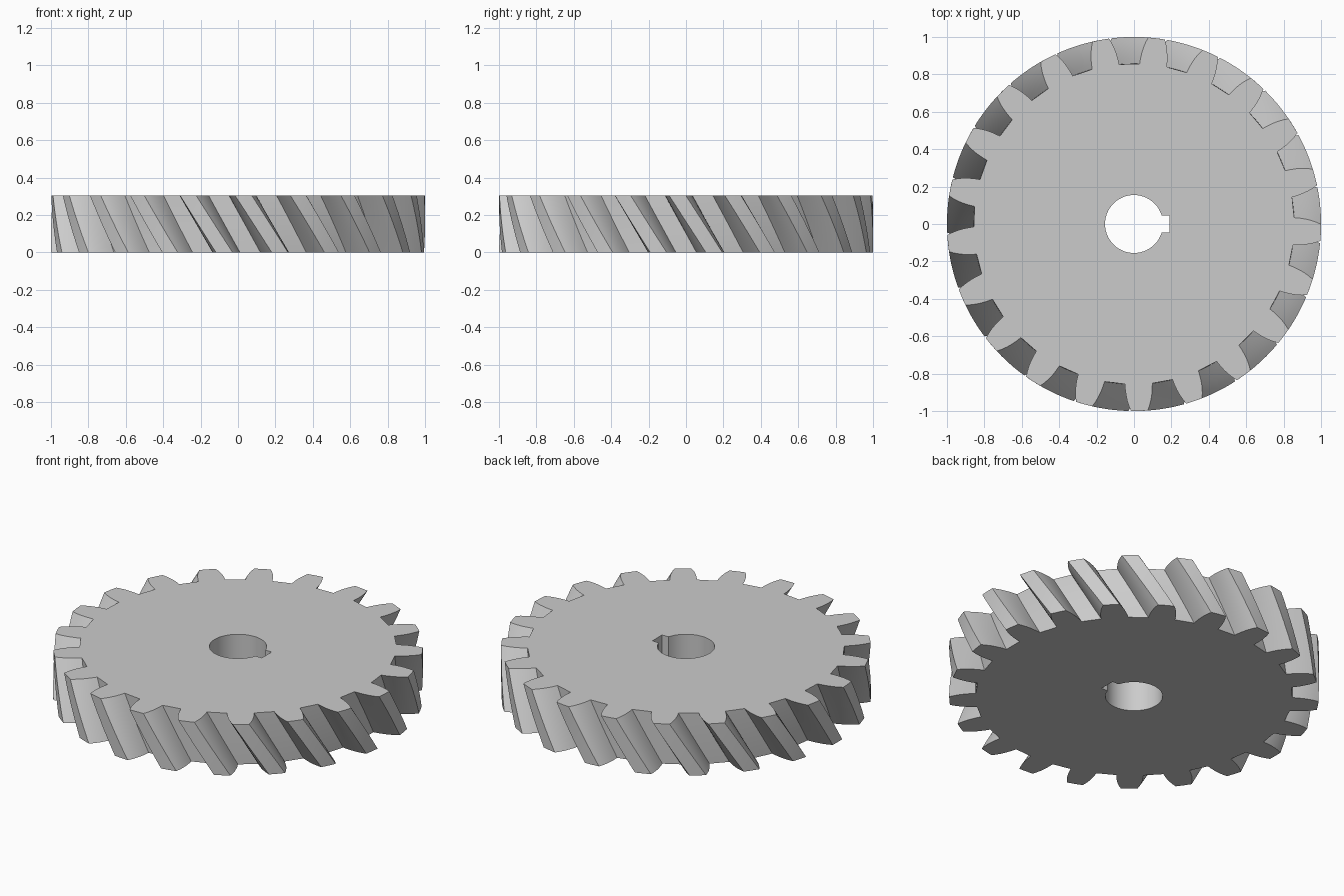
import bpy, bmesh
from math import sin, cos, radians, asin, tau, pi

if "Cube" in bpy.data.objects:
    bpy.data.objects.remove(bpy.data.objects["Cube"])

TEETH = 21
HEIGHT = 0.305
TWIST = radians(-11.3)          # clockwise going up
TOP_PHASE = radians(14.5)       # centre of a tooth on the top face
LAYERS = 14
BORE, KEY_X, KEY_HALF = 0.155, 0.19, 0.046

# half tooth flank: (radius, half angle in degrees)
FLANK = [(0.857, 4.9), (0.885, 4.68), (0.915, 4.33), (0.945, 3.85),
         (0.975, 3.22), (1.0, 2.55)]


def gear_outline():
    """Polar points of the toothed rim, counter-clockwise."""
    pts = []
    for i in range(TEETH):
        c = i * tau / TEETH
        pts += [(r, c - radians(a)) for r, a in FLANK]
        pts.append((1.0, c))
        pts += [(r, c + radians(a)) for r, a in reversed(FLANK)]
    return pts


def bore_outline(n=48):
    """Round hole with a rectangular keyway on +x."""
    a0 = asin(KEY_HALF / BORE)
    pts = []
    for i in range(n + 1):
        a = a0 + (tau - 2 * a0) * i / n
        pts.append((BORE * cos(a), BORE * sin(a)))
    return pts + [(KEY_X, -KEY_HALF), (KEY_X, KEY_HALF)]


def bridge(bm, a, b):
    n = len(a)
    for i in range(n):
        j = (i + 1) % n
        bm.faces.new((a[i], a[j], b[j], b[i]))


def loop_edges(bm, ring):
    return [bm.edges.get((ring[i], ring[(i + 1) % len(ring)]))
            for i in range(len(ring))]


bm = bmesh.new()

# twisted rim
rim = []
for k in range(LAYERS + 1):
    t = k / LAYERS
    turn = TOP_PHASE - TWIST * (1 - t)
    rim.append([bm.verts.new((r * cos(a + turn), r * sin(a + turn), HEIGHT * t))
                for r, a in gear_outline()])
for lo, hi in zip(rim, rim[1:]):
    bridge(bm, lo, hi)

# straight bore
hole = [[bm.verts.new((x, y, z)) for x, y in bore_outline()] for z in (0, HEIGHT)]
bridge(bm, hole[1], hole[0])

# flat faces with the hole left open
for outer, inner, nz in ((rim[0], hole[0], -1), (rim[-1], hole[1], 1)):
    edges = loop_edges(bm, outer) + loop_edges(bm, inner)
    bmesh.ops.triangle_fill(bm, edges=edges, use_beauty=True,
                            use_dissolve=False, normal=(0, 0, nz))

bmesh.ops.recalc_face_normals(bm, faces=bm.faces)
mesh = bpy.data.meshes.new("helical_gear")
bm.to_mesh(mesh)
bm.free()
gear = bpy.data.objects.new("helical_gear", mesh)
bpy.context.collection.objects.link(gear)

bpy.context.view_layer.objects.active = gear
gear.select_set(True)
bpy.ops.object.shade_smooth_by_angle(angle=radians(25))
